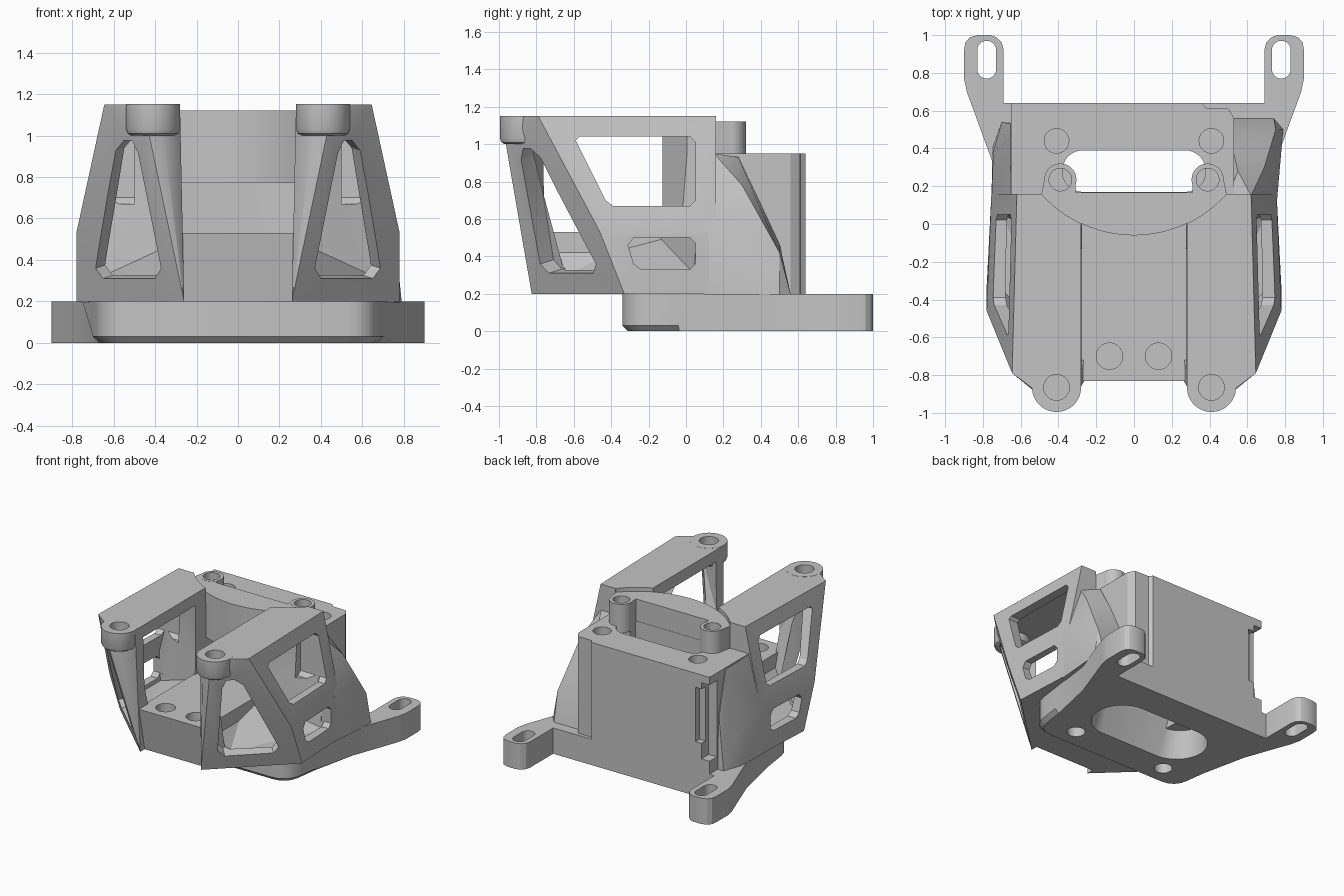
import bpy, bmesh, math
from mathutils import Vector

cube = bpy.data.objects.get("Cube")
if cube:
    bpy.data.objects.remove(cube, do_unlink=True)

grey = bpy.data.materials.new("plain grey")
grey.use_nodes = True
grey.diffuse_color = (0.55, 0.55, 0.55, 1)
grey.node_tree.nodes["Principled BSDF"].inputs["Base Color"].default_value = (0.55, 0.55, 0.55, 1)


def finish(bm, name):
    bmesh.ops.recalc_face_normals(bm, faces=bm.faces)
    mesh = bpy.data.meshes.new(name)
    bm.to_mesh(mesh)
    bm.free()
    mesh.materials.append(grey)
    ob = bpy.data.objects.new(name, mesh)
    bpy.context.collection.objects.link(ob)
    return ob


def hull(name, points, s=1):
    """Convex solid around points, mirrored in x when s is -1."""
    bm = bmesh.new()
    for x, y, z in points:
        bm.verts.new((s * x, y, z))
    out = bmesh.ops.convex_hull(bm, input=bm.verts)
    spare = {g for g in out["geom_interior"] + out["geom_unused"] if isinstance(g, bmesh.types.BMVert)}
    bmesh.ops.delete(bm, geom=list(spare), context="VERTS")
    bmesh.ops.dissolve_limit(bm, angle_limit=0.01, verts=bm.verts, edges=bm.edges)
    return finish(bm, name)


def prism(name, outline, z0, z1, chamfer=0):
    """Upright extrusion; chamfer trims the lower edges ahead of y = 0."""
    bm = bmesh.new()
    face = bm.faces.new([bm.verts.new((x, y, z0)) for x, y in outline])
    out = bmesh.ops.extrude_face_region(bm, geom=[face])
    for g in out["geom"]:
        if isinstance(g, bmesh.types.BMVert):
            g.co.z = z1
    if chamfer:
        bmesh.ops.recalc_face_normals(bm, faces=bm.faces)
        low = [e for e in bm.edges if all(v.co.z == z0 and v.co.y < 0 for v in e.verts)]
        bmesh.ops.bevel(bm, geom=low, offset=chamfer, segments=1, affect="EDGES")
    return finish(bm, name)


def box(name, x0, x1, y0, y1, z0, z1):
    return prism(name, [(x0, y0), (x1, y0), (x1, y1), (x0, y1)], z0, z1)


def ring(cx, cy, r, dx=0, dy=0, n=40):
    """Circle points, or a rounded slot when dx or dy spreads its ends."""
    pts = []
    for i in range(n):
        a = 2 * math.pi * (i + 0.5) / n
        c, t = math.cos(a), math.sin(a)
        pts.append((cx + r * c + math.copysign(dx, c), cy + r * t + math.copysign(dy, t)))
    return pts


def pill(name, cx, cy, r, z0, z1, dx=0, dy=0):
    return prism(name, ring(cx, cy, r, dx, dy), z0, z1)


def boolean(ob, tool):
    mod = ob.modifiers.new("cut", "BOOLEAN")
    mod.operation, mod.solver, mod.object = "DIFFERENCE", "EXACT", tool
    bpy.context.view_layer.objects.active = ob
    bpy.ops.object.modifier_apply(modifier=mod.name)
    bpy.data.objects.remove(tool, do_unlink=True)


def funnel():
    """Duct that narrows from the round base opening up to the slot."""
    return hull("c", [(x, y, -0.01) for x, y in ring(0, 0.17, 0.225, dx=0.25)]
                + [(x, y, 0.6) for x, y in ring(0, 0.28, 0.11, dx=0.27)])


# Base plate with slotted ears
half = [(0.52, -0.34), (0.58, -0.33), (0.63, -0.3), (0.665, -0.25), (0.68, -0.19), (0.7, -0.04),
        (0.75, 0.33), (0.885, 0.7), (0.9, 0.77), (0.9, 0.92), (0.893, 0.96), (0.87, 0.987),
        (0.83, 1), (0.76, 1), (0.725, 0.987), (0.7, 0.96), (0.69, 0.92), (0.69, 0.64)]
base = prism("base_plate", half + [(-x, y) for x, y in reversed(half)], 0, 0.2, chamfer=0.03)
boolean(base, funnel())
for s in (1, -1):
    boolean(base, pill("c", s * 0.78, 0.87, 0.05, -0.1, 0.3, dy=0.05))
    boolean(base, pill("c", s * 0.405, -0.16, 0.065, -0.1, 0.1))

# Arc outline shared by the curved wall and the step in the arm tops
R, CY = 0.656, 0.596
arc = []
for i in range(33):
    x = -0.49 + 0.98 * i / 32
    arc.append((x, CY - math.sqrt(R * R - x * x)))

# Curved wall between the arms, with tabs that carry the collars
tab = [(0.475, 0.235), (0.31, 0.235), (0.31, 0.168)]
wall = prism("curved_wall", arc + tab + [(-x, y) for x, y in reversed(tab)], 0.5, 1.12)
boolean(wall, box("c", -0.275, 0.275, -0.2, 0.3, 0.4, 0.77))

# Rear block with through slot and one trimmed corner
block = prism("rear_block", [(-0.65, 0.1), (0.53, 0.1), (0.53, 0.56), (0.5, 0.61), (0.38, 0.615),
                             (0.36, 0.64), (-0.65, 0.64)], 0.15, 0.95)
boolean(block, box("c", -0.7, 0.6, 0, 0.16, 0.9, 1))
boolean(block, pill("c", 0, 0.28, 0.11, 0.1, 1.2, dx=0.27))
boolean(block, funnel())
boolean(block, box("c", -0.275, 0.275, 0, 0.25, 0.53, 0.77))
# stepped notch in the other corner
boolean(block, box("c", -0.7, -0.58, 0.55, 0.7, 0.3, 0.89))
boolean(block, box("c", -0.6, -0.53, 0.59, 0.7, 0.42, 0.84))

# Floor between the arms
floor = hull("center_floor", [(sx * 0.285, y, z) for sx in (1, -1)
                              for y, z in ((-0.77, 0.2), (-0.83, 0.53), (0.15, 0.2), (0.15, 0.53))])
boolean(floor, funnel())

parts = [base, wall, block, floor]

# Sloping flanks behind the arms, a long ramp on one side and a steep wall on the other
flanks = {
    "left": [(0.5, 0.1, 0.195), (0.755, 0.1, 0.195), (0.79, 0.5, 0.195), (0.74, 0.56, 0.195),
             (0.5, 0.56, 0.195), (0.755, 0.1, 0.55), (0.745, 0.36, 0.55), (0.75, 0.5, 0.42),
             (0.5, 0.5, 0.47), (0.62, 0.15, 0.95), (0.55, 0.28, 0.93), (0.5, 0.15, 0.95),
             (0.69, 0.3, 0.78), (0.5, 0.3, 0.78)],
    "right": [(0.5, 0.1, 0.195), (0.755, 0.1, 0.195), (0.75, 0.4, 0.195), (0.7, 0.54, 0.195),
              (0.5, 0.54, 0.195), (0.755, 0.1, 0.55), (0.745, 0.38, 0.5), (0.65, 0.1, 0.94),
              (0.655, 0.45, 0.94), (0.655, 0.53, 0.6), (0.5, 0.1, 0.94), (0.5, 0.45, 0.94)],
}

for s, side in ((1, "left"), (-1, "right")):
    boolean(floor, pill("c", s * 0.13, -0.7, 0.07, 0.38, 0.7))
    boolean(block, pill("c", s * 0.41, 0.44, 0.065, 0.7, 1.1))

    collar = pill(side + "_collar", s * 0.39, 0.235, 0.085, 0.9, 1.121)
    for ob in (collar, wall):
        boolean(ob, pill("c", s * 0.39, 0.235, 0.06, 0.93, 1.3))

    # Hollow arm
    arm = hull(side + "_arm", [
        (0.26, -0.825, 0.2), (0.78, -0.33, 0.2), (0.755, 0.16, 0.2), (0.28, 0.16, 0.2),
        (0.78, -0.46, 0.53), (0.755, 0.16, 0.53),
        (0.28, -0.86, 1.0), (0.36, -0.95, 1.01), (0.43, -0.965, 1.01), (0.28, -0.86, 1.15),
        (0.43, -0.95, 1.15), (0.645, -0.79, 1.15), (0.62, 0.16, 1.15), (0.28, 0.16, 1.15)], s)
    boolean(arm, hull("c", [
        (0.2, -0.73, 0.53), (0.2, -0.17, 0.53), (0.38, -0.64, 0.3), (0.7, -0.35, 0.3),
        (0.7, 0.05, 0.3), (0.72, -0.42, 0.52), (0.71, 0.05, 0.52), (0.2, -0.73, 1.06),
        (0.46, -0.84, 1.06), (0.58, -0.75, 1.06), (0.575, 0.05, 1.06), (0.2, -0.17, 1.06)], s))
    # front window, cut square to its slanted face
    n = Vector((0.66, -0.7, -0.22))
    window = []
    for x, z in ((0.37, 0.36), (0.4, 0.31), (0.65, 0.31), (0.685, 0.36),
                 (0.58, 0.93), (0.54, 0.98), (0.5, 0.98), (0.47, 0.92)):
        p = Vector((x, -0.83 + 0.95 * (x - 0.26) - 0.33 * (z - 0.2), z))
        window += [p + n * 0.15, p - n * 0.1]
    boolean(arm, hull("c", window, s))
    # side windows
    upper = [(-0.59, 1.02), (-0.57, 1.04), (0.02, 1.04), (0.05, 1.01),
             (0.05, 0.7), (0.02, 0.67), (-0.39, 0.67), (-0.43, 0.7)]
    lower = [(-0.31, 0.46), (-0.28, 0.5), (0.02, 0.5), (0.05, 0.47),
             (0.05, 0.36), (0.02, 0.33), (-0.24, 0.33), (-0.28, 0.36)]
    boolean(arm, hull("c", [(x, y, z) for x in (0.5, 0.9) for y, z in upper], s))
    boolean(arm, hull("c", [(x, y, z) for x in (0.68, 0.9) for y, z in lower], s))
    boolean(arm, prism("c", arc + [(0.49, 0.3), (-0.49, 0.3)], 1.115, 1.3))

    # Screw boss with a rounded lower edge at the front of the arm
    boss = hull(side + "_boss", [(x, y, z) for r, z in ((0.105, 1.0), (0.122, 1.01), (0.13, 1.03), (0.13, 1.151))
                                 for x, y in ring(0.41, -0.865, r)], s)
    for ob in (boss, arm):
        boolean(ob, pill("c", s * 0.41, -0.865, 0.068, 1.06, 1.3))

    parts += [collar, arm, boss, hull(side + "_flank", flanks[side], s)]

# Keep flat faces crisp and round parts smooth
bpy.ops.object.select_all(action="DESELECT")
for ob in parts:
    ob.select_set(True)
bpy.context.view_layer.objects.active = base
bpy.ops.object.shade_smooth_by_angle(angle=math.radians(25))
